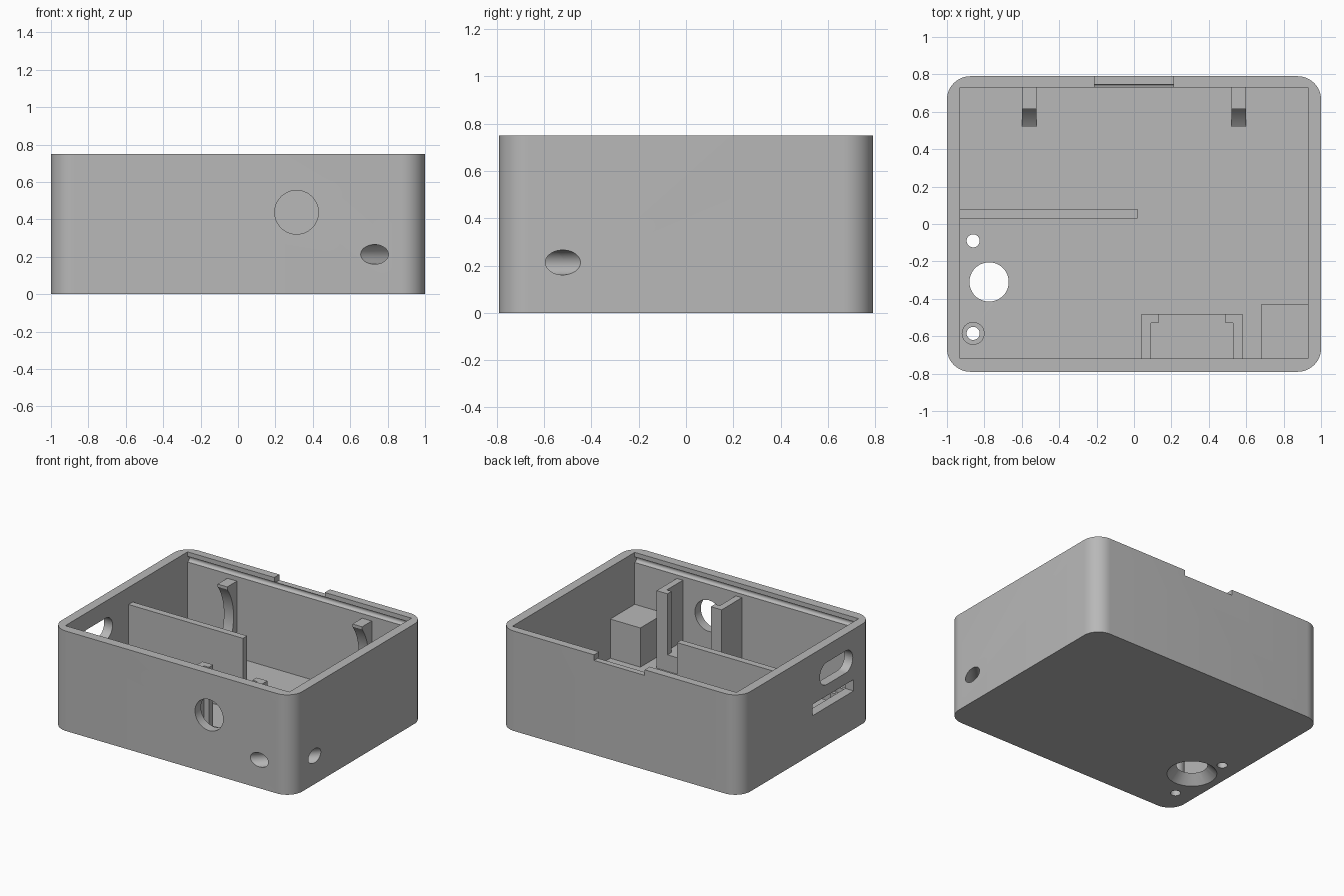
import bpy, bmesh, math
from mathutils import Matrix, Vector

old = bpy.data.objects.get("Cube")
if old:
    bpy.data.objects.remove(old, do_unlink=True)

grey = bpy.data.materials.new("plain grey")
grey.use_nodes = True
colour = (0.48, 0.48, 0.48, 1)
grey.diffuse_color = colour
grey.node_tree.nodes["Principled BSDF"].inputs["Base Color"].default_value = colour

HEIGHT, FLOOR = 0.75, 0.066
IN_X, IN_FRONT, IN_BACK = 0.93, -0.72, 0.73


def finish(name, bm):
    bmesh.ops.recalc_face_normals(bm, faces=bm.faces)
    mesh = bpy.data.meshes.new(name)
    bm.to_mesh(mesh)
    bm.free()
    mesh.materials.append(grey)
    ob = bpy.data.objects.new(name, mesh)
    bpy.context.collection.objects.link(ob)
    return ob


def prism(name, outline, axis, lo, hi):
    """Extrude a 2D outline along an axis."""
    place = {"x": lambda p, h: (h, p[0], p[1]),
             "y": lambda p, h: (p[0], h, p[1]),
             "z": lambda p, h: (p[0], p[1], h)}[axis]
    bm = bmesh.new()
    face = bm.faces.new([bm.verts.new(place(p, lo)) for p in outline])
    out = bmesh.ops.extrude_face_region(bm, geom=[face])
    shift = Vector(place((0, 0), hi - lo))
    bmesh.ops.translate(bm, vec=shift,
                        verts=[v for v in out["geom"] if isinstance(v, bmesh.types.BMVert)])
    return finish(name, bm)


def rect(x0, x1, y0, y1):
    return [(x0, y0), (x1, y0), (x1, y1), (x0, y1)]


def rounded(x0, x1, y0, y1, r, steps=12):
    pts = []
    corners = [(x1 - r, y1 - r), (x0 + r, y1 - r), (x0 + r, y0 + r), (x1 - r, y0 + r)]
    for k, (cx, cy) in enumerate(corners):
        for i in range(steps + 1):
            a = math.pi / 2 * (k + i / steps)
            pts.append((cx + r * math.cos(a), cy + r * math.sin(a)))
    return pts


def circle(cx, cy, r, n=48):
    return [(cx + r * math.cos(math.tau * i / n), cy + r * math.sin(math.tau * i / n))
            for i in range(n)]


def cone(name, r1, r2, depth, matrix):
    bm = bmesh.new()
    bmesh.ops.create_cone(bm, cap_ends=True, segments=48, radius1=r1, radius2=r2,
                          depth=depth, matrix=matrix)
    return finish(name, bm)


def cut(ob, cutters):
    for c in cutters:
        c.hide_render = True
        mod = ob.modifiers.new("cut", "BOOLEAN")
        mod.operation, mod.solver, mod.object = "DIFFERENCE", "EXACT", c
    bpy.context.view_layer.update()
    graph = bpy.context.evaluated_depsgraph_get()
    mesh = bpy.data.meshes.new_from_object(ob.evaluated_get(graph))
    ob.modifiers.clear()
    ob.data = mesh


# Case shell and its cutters
shell = prism("case_shell", rounded(-1, 1, -0.79, 0.79, 0.125), "z", 0, HEIGHT)
cavity = prism("cavity_cutter", rect(-IN_X, IN_X, IN_FRONT, IN_BACK), "z", FLOOR, 1)
notch = prism("notch_cutter", rect(-0.21, 0.21, 0.7, 0.9), "z", 0.708, 1)
grooves = [prism("groove_cutter", circle(y, 0.695, 0.021, 24), "x", -IN_X, IN_X)
           for y in (IN_FRONT, IN_BACK)]
front_hole = prism("front_hole_cutter", circle(0.313, 0.438, 0.117), "y", -0.9, -0.65)
side_slot = prism("side_slot_cutter", rounded(-0.55, -0.16, 0.457, 0.623, 0.0825), "x", -1.1, -0.9)
side_window = prism("side_window_cutter", rect(-0.56, -0.07, 0.287, 0.372), "x", -1.1, -0.9)

# Floor openings
screw_holes = [prism("screw_hole_cutter", circle(-0.86, y, 0.035, 32), "z", -0.1, 0.5)
               for y in (-0.09, -0.585)]
span = FLOOR + 0.02
slope = (0.17 - 0.105) / FLOOR
flare = cone("flared_hole_cutter", 0.17 + 0.01 * slope, 0.105 - 0.01 * slope, span,
             Matrix.Translation((-0.775, -0.31, FLOOR / 2)))
bore = prism("round_hole_cutter", circle(-0.775, -0.31, 0.105), "z", -0.1, 0.2)

# Strap tunnel running diagonally through the corner
tunnel = cone("strap_tunnel_cutter", 0.0525, 0.0525, 1.0,
              Matrix.Translation((0.865, -0.655, 0.213))
              @ Matrix.Rotation(math.radians(45), 4, "Z")
              @ Matrix.Rotation(math.radians(90), 4, "Y"))

cutters = [cavity, notch, *grooves, front_hole, side_slot, side_window,
           *screw_holes, flare, bore, tunnel]
cut(shell, cutters)
parts = [shell]

# Corner block around the strap tunnel
block = prism("strap_block", rect(0.68, 0.95, -0.74, -0.43), "z", 0.05, 0.36)
cut(block, [tunnel])
parts.append(block)

# Screw boss
boss = prism("screw_boss", circle(-0.86, -0.585, 0.061), "z", 0.05, 0.245)
cut(boss, [screw_holes[1]])
parts.append(boss)

# Partition wall
parts.append(prism("partition", rect(-0.95, 0.02, 0.03, 0.08), "z", 0.05, 0.622))

# Board holder: a pair of hooked posts on a low ledge
MID = 0.31
for side, label in ((-1, "right"), (1, "left")):
    hook = [(0.27, -0.74), (0.27, -0.48), (0.18, -0.48), (0.18, -0.53),
            (0.22, -0.53), (0.22, -0.74)]
    parts.append(prism("holder_post_" + label, [(MID + side * x, y) for x, y in hook],
                       "z", 0.05, 0.648))
parts.append(prism("holder_ledge", rect(0.085, 0.535, -0.74, -0.48), "z", 0.05, 0.19))

# Curved cradle ribs on the back wall
cy, cz, r = 0.298, 0.39, 0.392
top, low = math.asin((0.62 - cz) / r), math.asin((0.05 - cz) / r)
arc = [(cy + r * math.cos(a), cz + r * math.sin(a))
       for a in (top + (low - top) * i / 24 for i in range(25))]
rib = [(0.75, 0.05), (0.75, 0.64), (arc[0][0], 0.64)] + arc
for x, label in ((-0.56, "right"), (0.56, "left")):
    parts.append(prism("cradle_rib_" + label, rib, "x", x - 0.04, x + 0.04))

# Cutters are no longer needed
for c in cutters:
    bpy.data.objects.remove(c, do_unlink=True)

# Smooth the curves, keep the edges sharp
bpy.ops.object.select_all(action="DESELECT")
for ob in parts:
    ob.select_set(True)
bpy.context.view_layer.objects.active = shell
bpy.ops.object.shade_smooth_by_angle(angle=math.radians(30))
